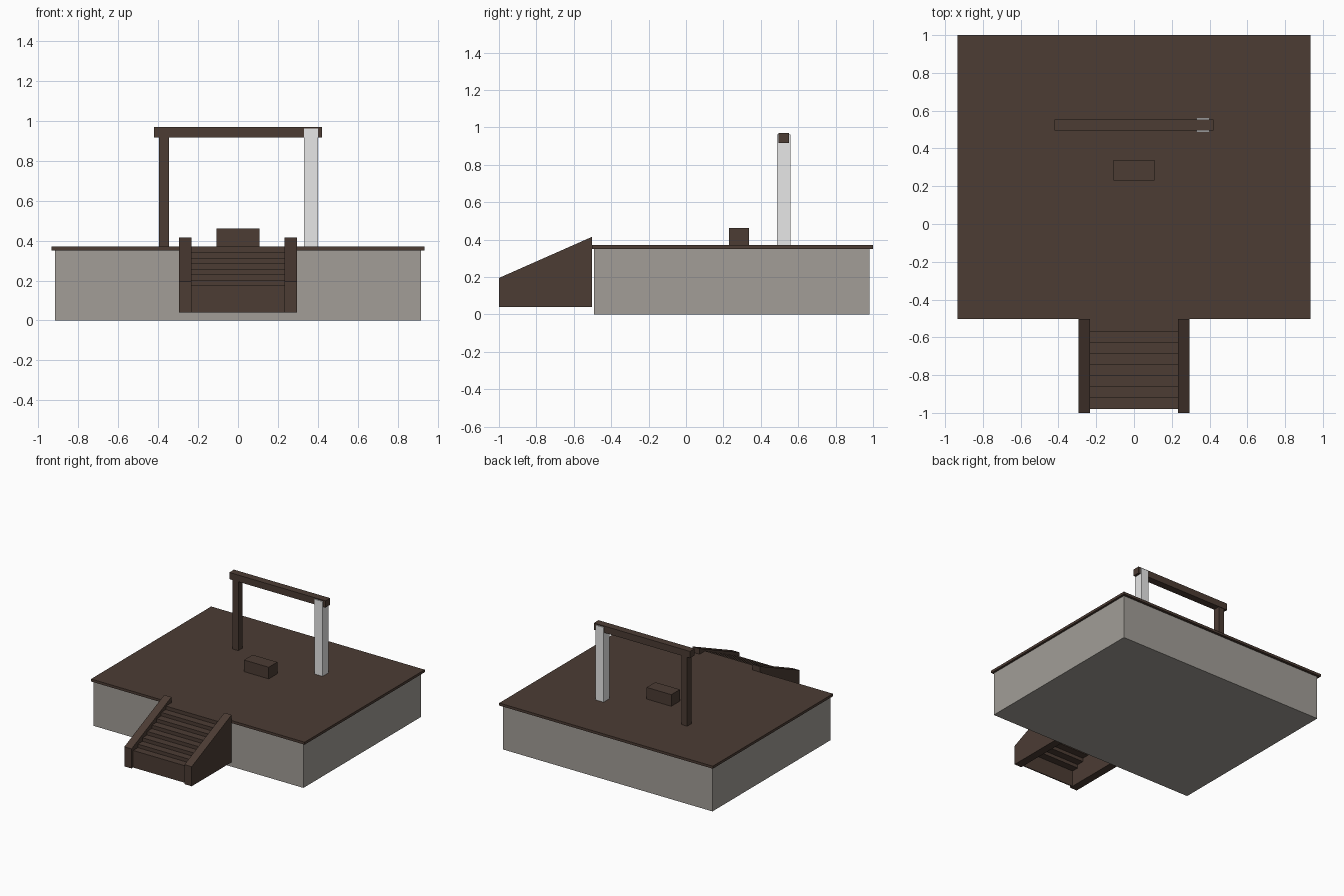
import bpy
import bmesh

cube = bpy.data.objects.get("Cube")
if cube:
    bpy.data.objects.remove(cube, do_unlink=True)


def material(name, color):
    m = bpy.data.materials.new(name)
    m.use_nodes = True
    m.diffuse_color = (*color, 1)
    m.node_tree.nodes["Principled BSDF"].inputs["Base Color"].default_value = (*color, 1)
    return m


wood = material("dark_wood", (0.072, 0.045, 0.034))
stone = material("grey_stone", (0.36, 0.34, 0.31))
pale = material("pale_paint", (0.8, 0.8, 0.8))


def prism(name, profile, x0, x1, mat):
    """Extrude a closed (y, z) profile along x."""
    bm = bmesh.new()
    face = bm.faces.new([bm.verts.new((x0, y, z)) for y, z in profile])
    out = bmesh.ops.extrude_face_region(bm, geom=[face])
    moved = [g for g in out["geom"] if isinstance(g, bmesh.types.BMVert)]
    bmesh.ops.translate(bm, verts=moved, vec=(x1 - x0, 0, 0))
    bmesh.ops.recalc_face_normals(bm, faces=bm.faces)
    mesh = bpy.data.meshes.new(name)
    bm.to_mesh(mesh)
    bm.free()
    mesh.materials.append(mat)
    obj = bpy.data.objects.new(name, mesh)
    bpy.context.collection.objects.link(obj)
    return obj


def box(name, x, y, z, mat):
    profile = [(y[0], z[0]), (y[1], z[0]), (y[1], z[1]), (y[0], z[1])]
    return prism(name, profile, x[0], x[1], mat)


# Platform
DECK = 0.37
box("stone_base", (-0.918, 0.918), (-0.493, 0.98), (0, 0.35), stone)
box("deck", (-0.935, 0.935), (-0.502, 1.0), (0.35, DECK), wood)

# Stair side walls with sloping tops
wall = [(-1.0, 0.04), (-0.502, 0.04), (-0.502, 0.415), (-1.0, 0.195)]
for name, side in (("left_stair_wall", 1), ("right_stair_wall", -1)):
    prism(name, wall, side * 0.232, side * 0.295, wood)

# Hollow flight of steps: a thin zigzag sheet
STEPS, THICK = 8, 0.008
front, back, bottom, first = -0.98, -0.502, 0.04, 0.175
run, rise = 0.0585, (DECK - first) / (STEPS - 1)
upper = [(front, bottom)]
for i in range(STEPS):
    z = first + i * rise
    upper.append((front + i * run, z))
    upper.append((back if i == STEPS - 1 else front + (i + 1) * run, z))
lower = [(y + THICK, z - THICK) for y, z in upper]
lower[0] = (front + THICK, bottom)
lower[-1] = (back, DECK - THICK)
prism("steps", upper + lower[::-1], -0.232, 0.232, wood)

# Gateway: two posts and a cross beam
box("right_post", (-0.395, -0.345), (0.497, 0.549), (DECK, 0.918), wood)
box("left_post", (0.33, 0.40), (0.487, 0.56), (DECK, 0.962), pale)
box("cross_beam", (-0.422, 0.42), (0.494, 0.552), (0.917, 0.97), wood)

# Low block on the deck
box("block", (-0.108, 0.108), (0.23, 0.338), (DECK, 0.462), wood)
